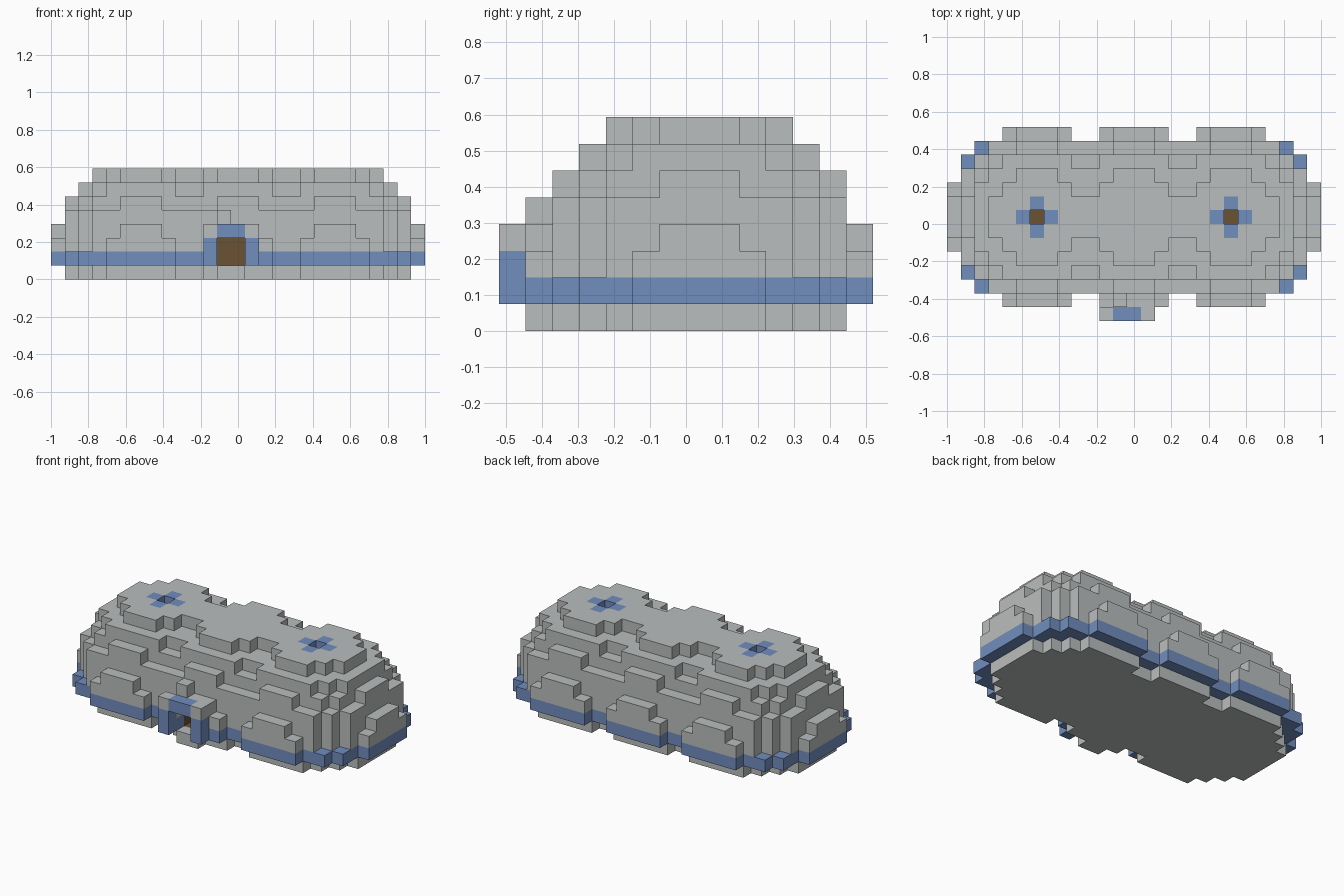
import bpy
import bmesh
from mathutils import Vector

cube = bpy.data.objects.get("Cube")
if cube:
    bpy.data.objects.remove(cube)

S = 2 / 27                      # block size
LOBES = (6, 13, 20)             # column of each dome centre
MID = 7                         # row of the dome centres
TOP = 7                         # highest layer


def material(name, rgb):
    m = bpy.data.materials.new(name)
    m.use_nodes = True
    m.diffuse_color = (*rgb, 1)
    m.node_tree.nodes["Principled BSDF"].inputs["Base Color"].default_value = (*rgb, 1)
    return m


GREY = material("stone grey", (0.49, 0.515, 0.51))
BLUE = material("trim blue", (0.165, 0.266, 0.515))
BROWN = material("inner brown", (0.147, 0.084, 0.032))


def disc_cells(layer, limit):
    """Blocks of one layer whose squared distance to a dome axis is within limit."""
    return {(x, y, layer) for x in range(27) for y in range(14)
            if any((x - c) ** 2 + (y - MID) ** 2 <= limit for c in LOBES)}


def box_cells(xs, ys, zs):
    return {(x, y, z) for x in xs for y in ys for z in zs}


# Stepped domes, blue band and narrower foot
domes = set()
for z in range(2, TOP + 1):
    domes |= disc_cells(z, 41 - (z - 1.5) ** 2)
band = disc_cells(1, 41)
foot = disc_cells(0, 30.25)

# Hollow room inside the domes
room = set()
for z in range(1, TOP):
    room |= disc_cells(z, 29 - (z - 1.5) ** 2)

# Roof vents: a one-block hole with four blue arms
vents, holes = set(), set()
for c in (LOBES[0], LOBES[-1]):
    holes.add((c, MID, TOP))
    vents |= {(c + dx, MID + dy, TOP) for dx, dy in ((1, 0), (-1, 0), (0, 1), (0, -1))}

# Doorway: opening, posts, lintel, roof stones and threshold
opening = box_cells((12, 13), (0, 1), (1, 2))
frame = box_cells((11, 14), (0,), (1, 2)) | box_cells((12, 13), (0,), (3,))
door_stones = box_cells((11, 14), (0,), (3,)) | {(12, 1, 4)}
threshold = box_cells((12, 13), (1,), (0,))

air = room | holes | opening
parts = {
    "domes": (domes - air - vents, GREY),
    "base_band": (band - air, BLUE),
    "foot": (foot, GREY),
    "roof_vents": (vents, BLUE),
    "door_frame": (frame, BLUE),
    "door_stones": (door_stones, GREY),
    "threshold": (threshold, GREY),
}
solid = set().union(*(cells for cells, _ in parts.values()))


def build(name, cells, mat):
    """Mesh of the exposed block sides; sides facing the room are brown."""
    bm = bmesh.new()
    for cell in sorted(cells):
        centre = Vector(cell) + Vector((0.5, 0.5, 0.5))
        for axis in range(3):
            for sign in (-1, 1):
                n = [0, 0, 0]
                n[axis] = sign
                beyond = tuple(a + b for a, b in zip(cell, n))
                if beyond in solid:
                    continue
                n = Vector(n)
                u = Vector((n.y, n.z, n.x))
                v = n.cross(u)
                corners = [centre + (n + a * u + b * v) / 2
                           for a, b in ((-1, -1), (1, -1), (1, 1), (-1, 1))]
                face = bm.faces.new([bm.verts.new(((p.x - 13.5) * S, (p.y - MID) * S, p.z * S))
                                     for p in corners])
                face.material_index = 1 if beyond in room else 0
    bmesh.ops.remove_doubles(bm, verts=bm.verts[:], dist=S / 100)
    mesh = bpy.data.meshes.new(name)
    bm.to_mesh(mesh)
    bm.free()
    mesh.materials.append(mat)
    mesh.materials.append(BROWN)
    bpy.context.collection.objects.link(bpy.data.objects.new(name, mesh))


for part, (cells, mat) in parts.items():
    build(part, cells, mat)
